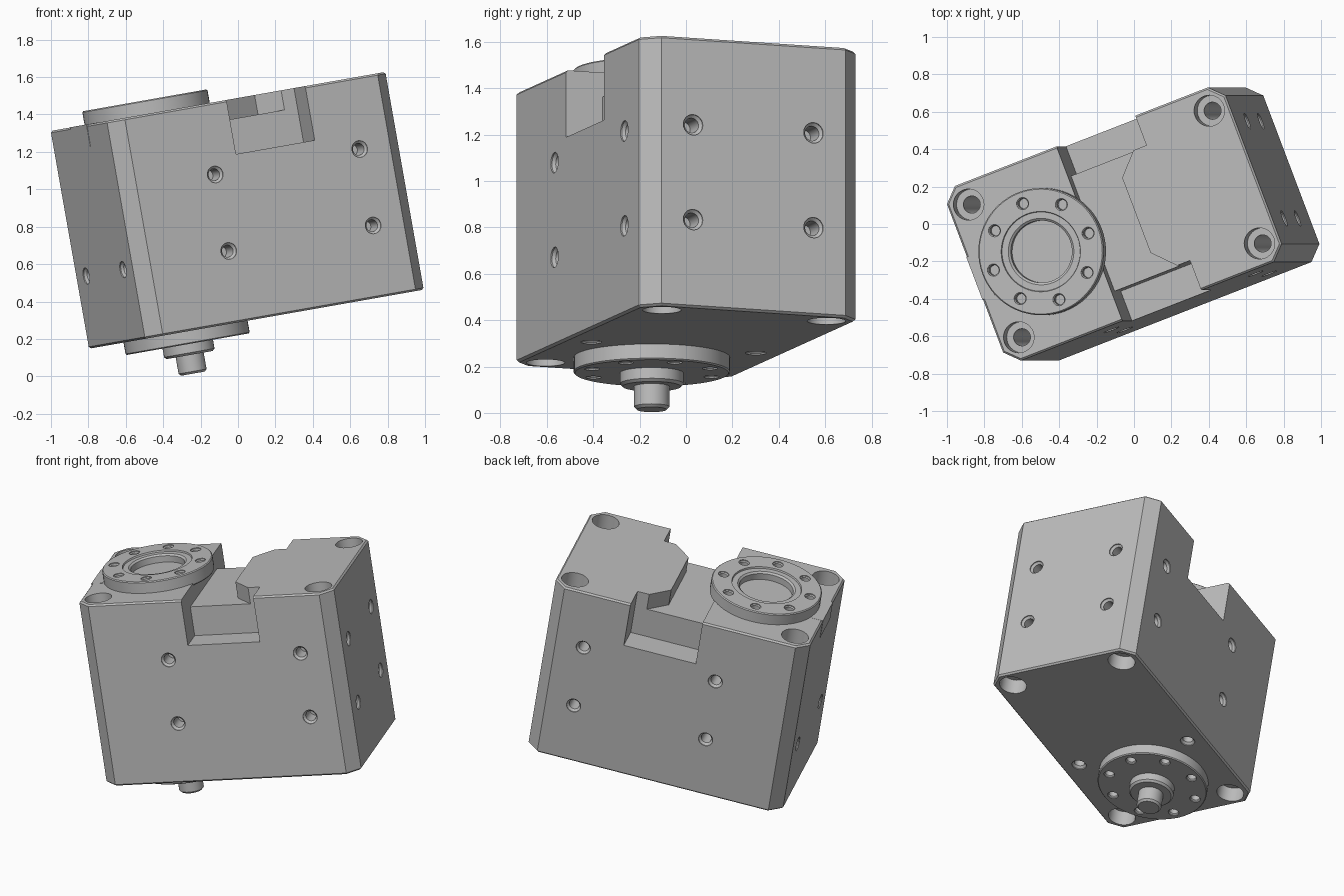
import bpy, bmesh, math
from mathutils import Matrix, Vector

if "Cube" in bpy.data.objects:
    bpy.data.objects.remove(bpy.data.objects["Cube"], do_unlink=True)

# Overall pose: the housing is turned 21 degrees and tipped 10 degrees
POSE = (Matrix.Rotation(math.radians(-10), 4, 'Y')
        @ Matrix.Translation((0.15, 0, 0.284))
        @ Matrix.Rotation(math.radians(21), 4, 'Z'))
L, W, H, C = 0.81, 0.50, 1.182, 0.075      # half length, half width, height, corner cut
AXIS = -0.412                              # position of the rotary axis along the length

grey = bpy.data.materials.new("machined_grey")
grey.use_nodes = True
colour = (0.5, 0.5, 0.5, 1)
grey.diffuse_color = colour
grey.node_tree.nodes["Principled BSDF"].inputs["Base Color"].default_value = colour


def prism(bm, pts, z0, z1):
    """Extrude a flat outline between two heights."""
    face = bm.faces.new([bm.verts.new((x, y, z0)) for x, y in pts])
    top = bmesh.ops.extrude_face_region(bm, geom=[face])
    bmesh.ops.translate(bm, vec=(0, 0, z1 - z0),
                        verts=[g for g in top["geom"] if isinstance(g, bmesh.types.BMVert)])


def lathe(bm, profile, matrix, sides=32):
    """Closed solid of revolution from (radius, height) points, capped at both ends."""
    rings = []
    for r, h in profile:
        rings.append([bm.verts.new(matrix @ Vector((r * math.cos(t), r * math.sin(t), h)))
                      for t in (2 * math.pi * i / sides for i in range(sides))])
    for a, b in zip(rings, rings[1:]):
        for i in range(sides):
            j = (i + 1) % sides
            bm.faces.new((a[i], a[j], b[j], b[i]))
    bm.faces.new(rings[0][::-1])
    bm.faces.new(rings[-1])


def finish(bm, name):
    bmesh.ops.recalc_face_normals(bm, faces=bm.faces[:])
    me = bpy.data.meshes.new(name)
    bm.to_mesh(me)
    bm.free()
    me.materials.append(grey)
    ob = bpy.data.objects.new(name, me)
    bpy.context.collection.objects.link(ob)
    ob.matrix_world = POSE
    return ob


def cut(ob, cutters):
    """Subtract the cutters, then remove them."""
    for c in cutters:
        c.hide_render = True
        mod = ob.modifiers.new("cut", 'BOOLEAN')
        mod.operation, mod.solver, mod.object = 'DIFFERENCE', 'EXACT', c
    bpy.context.view_layer.update()
    me = bpy.data.meshes.new_from_object(ob.evaluated_get(bpy.context.evaluated_depsgraph_get()))
    ob.modifiers.clear()
    ob.data = me
    me.name = ob.name
    for c in cutters:
        bpy.data.objects.remove(c, do_unlink=True)


def smooth(ob):
    ob.data.shade_smooth()
    ob.data.set_sharp_from_angle(angle=math.radians(30))


def at(x, y, z):
    return Matrix.Translation((x, y, z))


def bolt_circle(z, depth_dir):
    """Cutter with eight blind screw holes around the rotary axis."""
    bm = bmesh.new()
    for k in range(8):
        t = k * math.pi / 4
        m = at(AXIS + 0.275 * math.cos(t), 0.275 * math.sin(t), z)
        lathe(bm, [(0.033, -0.05 * depth_dir), (0.033, 0.006 * depth_dir),
                   (0.027, 0.012 * depth_dir), (0.027, 0.055 * depth_dir)], m, 20)
    return finish(bm, "bolt_hole_cutter")


# Housing block with cut corners and fine edge breaks
bm = bmesh.new()
prism(bm, [(-L, -W + C), (-L + C, -W), (L - C, -W), (L, -W + C),
           (L, W - C), (L - C, W), (-L + C, W), (-L, W - C)], 0, H)
bmesh.ops.recalc_face_normals(bm, faces=bm.faces[:])
rim = [e for e in bm.edges if abs(e.verts[0].co.z - e.verts[1].co.z) < 1e-4]
bmesh.ops.bevel(bm, geom=rim, offset=0.01, segments=1, affect='EDGES')
housing = finish(bm, "housing")

# Slot across the top, shaped around the angled block
half = [(0.315, -0.6), (0.315, -0.33), (0.24, -0.33), (0.13, -0.215)]
outline = [(-0.143, -0.6)] + half + [(x, -y) for x, y in reversed(half)] + [(-0.143, 0.6)]
bm = bmesh.new()
prism(bm, outline, 1.076, 1.4)
cutters = [finish(bm, "slot_cutter")]

# Deeper pocket at each end of the slot
for s in (-1, 1):
    bm = bmesh.new()
    prism(bm, [(-0.143, 0.33 * s), (0.315, 0.33 * s), (0.315, 0.6 * s), (-0.143, 0.6 * s)], 0.888, 1.4)
    cutters.append(finish(bm, "pocket_cutter"))

# Mounting holes
bm = bmesh.new()
for x in (-0.7, 0.7):
    for y in (-0.38, 0.38):
        lathe(bm, [(0.083, -0.1), (0.083, 0.1), (0.046, 0.1), (0.046, H - 0.1),
                   (0.083, H - 0.1), (0.083, H + 0.1)], at(x, y, 0))
hole = [(0.045, -0.05), (0.045, 0.006), (0.032, 0.018), (0.032, 0.12)]
for s in (-1, 1):
    # underside
    lathe(bm, hole, at(-0.15, 0.38 * s, 0), 24)
    # long sides
    for x in (-0.28, 0.56):
        for z in (0.385, 0.80):
            lathe(bm, hole, at(x, W * s, z) @ Matrix.Rotation(s * math.pi / 2, 4, 'X'), 24)
    # ends
    for y in (-0.278, 0.278):
        for z in ((0.385,) if s < 0 else (0.385, 0.80)):
            lathe(bm, hole, at(L * s, y, z) @ Matrix.Rotation(-s * math.pi / 2, 4, 'Y'), 24)
cutters.append(finish(bm, "hole_cutter"))
cut(housing, cutters)
smooth(housing)

# Rotary output flange with stepped bore
bm = bmesh.new()
lathe(bm, [(0.335, 1.168), (0.34, 1.175), (0.34, 1.25), (0.334, 1.256), (0.215, 1.256),
           (0.212, 1.246), (0.178, 1.246), (0.166, 1.236), (0.166, 1.195)], at(AXIS, 0, 0), 64)
flange = finish(bm, "output_flange")
cut(flange, [bolt_circle(1.256, -1)])
smooth(flange)

# Lower flange
bm = bmesh.new()
lathe(bm, [(0.337, 0.01), (0.337, -0.062), (0.331, -0.068), (0.1, -0.068)], at(AXIS, 0, 0), 64)
lower = finish(bm, "lower_flange")
cut(lower, [bolt_circle(-0.068, 1)])
smooth(lower)

# Hub and drive shaft
for name, r, top, bottom in (("shaft_hub", 0.137, -0.06, -0.127), ("drive_shaft", 0.076, -0.12, -0.228)):
    bm = bmesh.new()
    lathe(bm, [(r, top), (r, bottom + 0.012), (r - 0.012, bottom)], at(AXIS, 0, 0), 48)
    smooth(finish(bm, name))

# Flush key plate at the upper edge of the end face
bm = bmesh.new()
prism(bm, [(-L - 0.002, -0.122), (-0.74, -0.122), (-0.74, 0.122), (-L - 0.002, 0.122)], 1.062, H + 0.001)
finish(bm, "key_plate")
